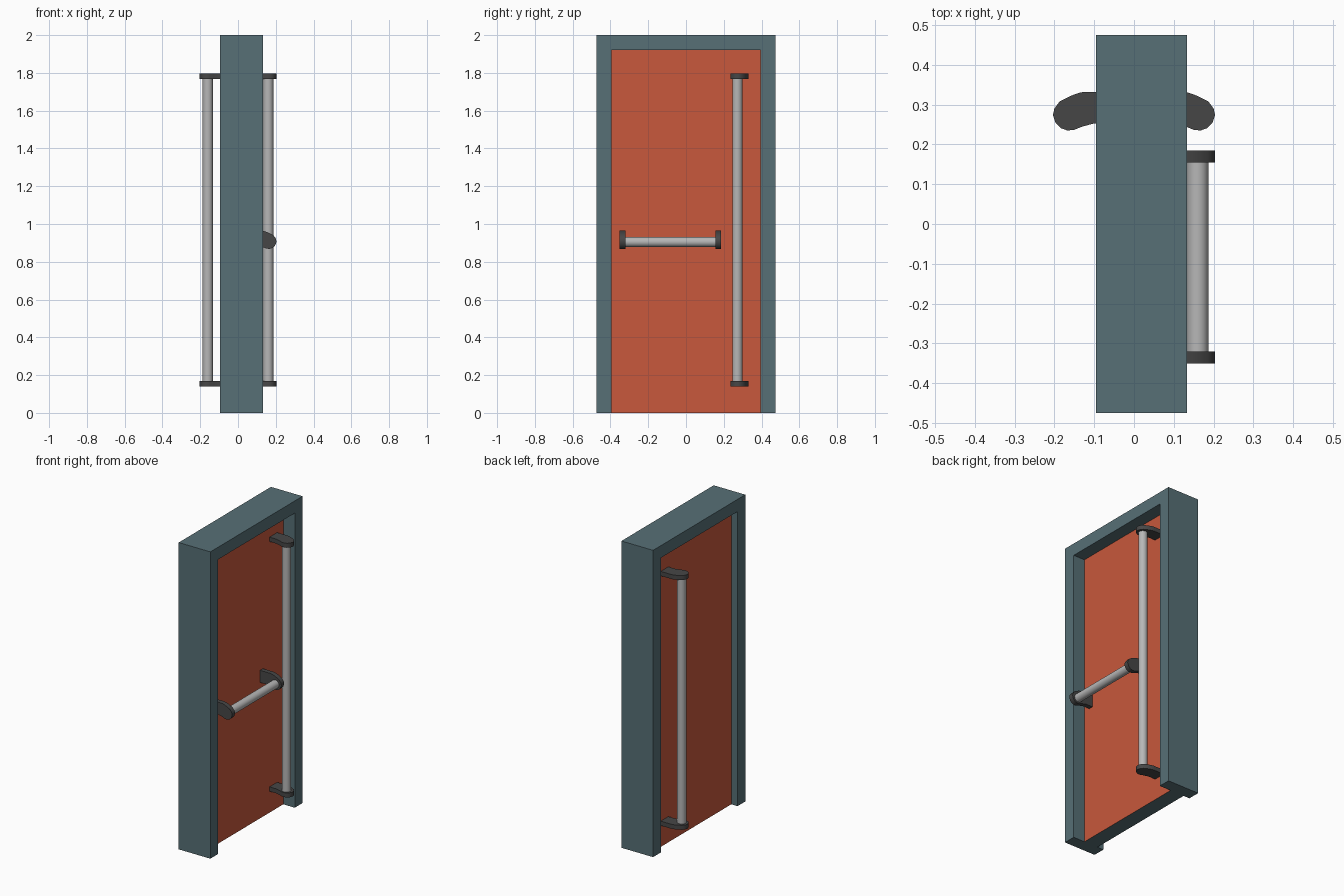
import bpy, bmesh, math
from mathutils import Vector

if "Cube" in bpy.data.objects:
    bpy.data.objects.remove(bpy.data.objects["Cube"])


def material(name, rgb):
    m = bpy.data.materials.new(name)
    m.diffuse_color = (*rgb, 1)
    m.use_nodes = True
    m.node_tree.nodes["Principled BSDF"].inputs["Base Color"].default_value = m.diffuse_color
    return m


FRAME = material("slate blue frame", (0.095, 0.160, 0.182))
PANEL = material("orange panel", (0.58, 0.098, 0.045))
STEEL = material("light grey bar", (0.47, 0.47, 0.47))
DARK = material("dark grey bracket", (0.062, 0.062, 0.062))


def prism(name, pts, step, mats, smooth=False):
    """Extrude a closed outline of 3D points along the step vector."""
    bm = bmesh.new()
    face = bm.faces.new([bm.verts.new(p) for p in pts])
    ext = bmesh.ops.extrude_face_region(bm, geom=[face])
    verts = [g for g in ext["geom"] if isinstance(g, bmesh.types.BMVert)]
    bmesh.ops.translate(bm, verts=verts, vec=Vector(step))
    bmesh.ops.recalc_face_normals(bm, faces=bm.faces)
    me = bpy.data.meshes.new(name)
    bm.to_mesh(me)
    bm.free()
    ob = bpy.data.objects.new(name, me)
    bpy.context.collection.objects.link(ob)
    for m in mats:
        me.materials.append(m)
    if smooth:
        bpy.ops.object.select_all(action='DESELECT')
        ob.select_set(True)
        bpy.context.view_layer.objects.active = ob
        bpy.ops.object.shade_smooth_by_angle(angle=math.radians(40))
    return ob


# Door frame: upside-down U extruded through the wall depth
W, IN, TOP = 0.475, 0.395, 1.92
outline = [(-W, 0), (-W, 2), (W, 2), (W, 0), (IN, 0), (IN, TOP), (-IN, TOP), (-IN, 0)]
prism("door_frame", [(-0.095, y, z) for y, z in outline], (0.228, 0, 0), [FRAME])

# Door panel: orange faces, frame-coloured underside and edges
rect = [(-IN, 0), (IN, 0), (IN, TOP), (-IN, TOP)]
door = prism("door_panel", [(-0.05, y, z) for y, z in rect], (0.10, 0, 0), [PANEL, FRAME])
for p in door.data.polygons:
    p.material_index = 0 if abs(p.normal.x) > 0.5 else 1

# Curved bracket outline: (distance from door centre, sideways offset from bar axis)
HOOK = [(0.05, -0.019), (0.10, -0.019), (0.13, -0.027), (0.15, -0.035), (0.167, -0.037),
        (0.184, -0.031), (0.197, -0.018), (0.204, 0.002), (0.20, 0.019), (0.187, 0.036),
        (0.16, 0.050), (0.135, 0.059), (0.12, 0.06), (0.05, 0.06)]
BAR_X, R, SIDES = 0.160, 0.027, 32
CIRCLE = [(BAR_X + R * math.cos(2 * math.pi * i / SIDES), R * math.sin(2 * math.pi * i / SIDES))
          for i in range(SIDES)]


def handle(name, side, place, axis, lo, hi, thick):
    """Bar between lo and hi with a bracket outside each end."""
    def pts(profile, t):
        return [place(side * x, o, t) for x, o in profile]
    a = Vector(axis)
    prism(name + "_bar", pts(CIRCLE, lo - thick / 2), a * (hi - lo + thick), [STEEL], True)
    for label, t in (("start", lo - thick), ("end", hi)):
        prism(name + "_bracket_" + label, pts(HOOK, t), a * thick, [DARK], True)


# Tall pull handles on both faces
for label, s in (("right", 1), ("left", -1)):
    handle("tall_handle_" + label, s, lambda x, o, t: (x, 0.272 + o, t),
           (0, 0, 1), 0.168, 1.767, 0.029)

# Horizontal push bar on the right face only
handle("push_bar", 1, lambda x, o, t: (x, t, 0.905 + o), (0, 1, 0), -0.321, 0.155, 0.03)
